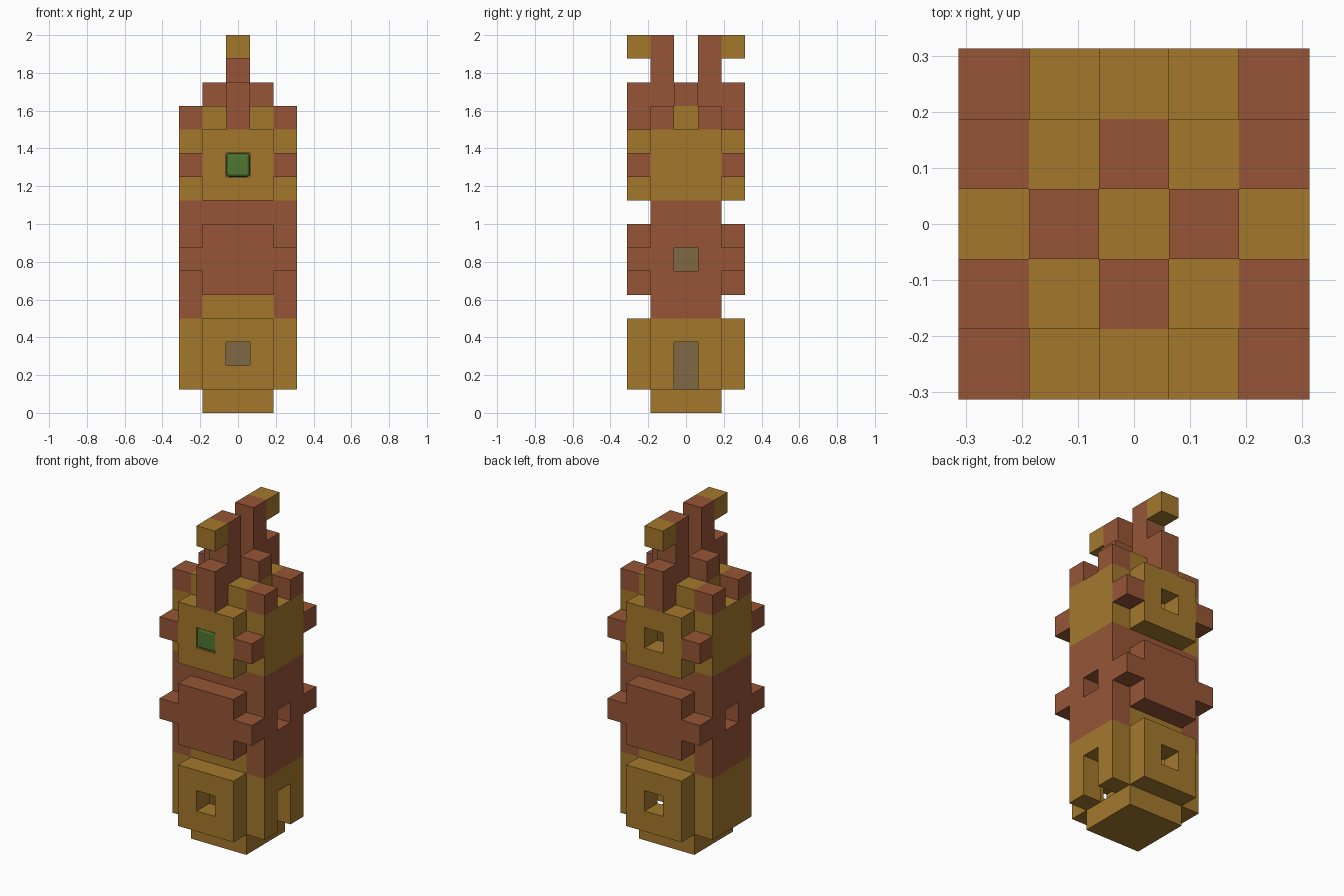
import bpy, bmesh
from mathutils import Vector

cube = bpy.data.objects.get("Cube")
if cube:
    bpy.data.objects.remove(cube, do_unlink=True)

U = 0.125  # edge of one block


def srgb(r, g, b):
    return tuple(((c / 255 + 0.055) / 1.055) ** 2.4 for c in (r, g, b)) + (1.0,)


def material(name, color):
    m = bpy.data.materials.new(name)
    m.use_nodes = True
    m.diffuse_color = color
    m.node_tree.nodes["Principled BSDF"].inputs["Base Color"].default_value = color
    return m


OCHRE = material("ochre", srgb(164, 120, 44))
RUST = material("rust", srgb(150, 85, 54))
GREEN = material("green", srgb(78, 119, 48))
GREY = material("grey_brown", srgb(128, 104, 68))

cells = {}  # block position -> part name
parts = {}  # part name -> material


def fill(part, mat, xs, ys, zs):
    """Fill an inclusive range of blocks; x and y count from the centre."""
    parts[part] = mat
    for x in range(xs[0], xs[1] + 1):
        for y in range(ys[0], ys[1] + 1):
            for z in range(zs[0], zs[1] + 1):
                cells[x, y, z] = part


def carve(x, y, *zs):
    for z in zs:
        cells.pop((x, y, z), None)


MID = (-1, 1)

# Floors and roof, with a pole in the middle of each storey
storeys = (("lower", 0, OCHRE), ("middle", 4, OCHRE), ("upper", 8, RUST))
for name, z, mat in storeys:
    fill(name + "_floor", mat, MID, MID, (z, z))
    fill("centre_pole", GREY, (0, 0), (0, 0), (z + 1, z + 3))
fill("roof", OCHRE, MID, MID, (12, 12))

# Side walls
for side, x in (("left", 2), ("right", -2)):
    fill(side + "_lower_wall", OCHRE, (x, x), MID, (1, 3))
    fill(side + "_middle_wall", RUST, (x, x), MID, (4, 8))
    fill(side + "_upper_wall", OCHRE, (x, x), MID, (9, 11))
    carve(x, 0, 6)
carve(2, 0, 1, 2)  # doorway

for end, s in (("front", -1), ("back", 1)):
    y = 2 * s
    # End walls with windows
    for level, z, mat in (("lower", 1, OCHRE), ("middle", 5, RUST), ("upper", 9, OCHRE)):
        fill(f"{end}_{level}_wall", mat, MID, (y, y), (z, z + 2))
    carve(0, y, 2, 10)
    # Corner knobs and battlements
    for x in (-2, 2):
        for z in (6, 10):
            fill(end + "_corner_knobs", RUST, (x, x), (y, y), (z, z))
        fill(end + "_battlements", RUST, (x, x), (s, s), (12, 12))
    # Crest post and hooked horn
    fill(end + "_crest_post", RUST, (0, 0), (y, y), (12, 13))
    fill(end + "_horn", RUST, (0, 0), (s, s), (13, 15))
    fill(end + "_horn_tip", OCHRE, (0, 0), (y, y), (15, 15))

# Side crest blocks on the roof
for x in (-1, 1):
    fill("roof_crest_blocks", RUST, (x, x), (0, 0), (13, 13))


def build(part):
    """Skin a part, leaving out faces hidden against other blocks."""
    bm = bmesh.new()
    for pos, owner in cells.items():
        if owner != part:
            continue
        centre = Vector(pos) + Vector((0, 0, 0.5))
        for axis in range(3):
            for sign in (-1, 1):
                n = Vector((0, 0, 0))
                n[axis] = sign
                if tuple(int(a + b) for a, b in zip(pos, n)) in cells:
                    continue
                u = Vector((0, 0, 0))
                u[(axis + 1) % 3] = 0.5
                v = n.cross(u)
                mid = centre + n / 2
                quad = (mid - u - v, mid + u - v, mid + u + v, mid - u + v)
                bm.faces.new([bm.verts.new(p * U) for p in quad])
    bmesh.ops.remove_doubles(bm, verts=bm.verts[:], dist=0.001)
    bmesh.ops.dissolve_limit(bm, angle_limit=0.01, verts=bm.verts[:], edges=bm.edges[:])
    me = bpy.data.meshes.new(part)
    bm.to_mesh(me)
    bm.free()
    me.materials.append(parts[part])
    bpy.context.collection.objects.link(bpy.data.objects.new(part, me))


for part in parts:
    build(part)

# Rounded green pane filling the upper front window
bpy.ops.mesh.primitive_cube_add(size=U, location=(0, -2 * U, 10.5 * U))
pane = bpy.context.object
pane.name = "front_window_pane"
pane.data.materials.append(GREEN)
bevel = pane.modifiers.new("rounding", "BEVEL")
bevel.width = 0.015
bevel.segments = 2
